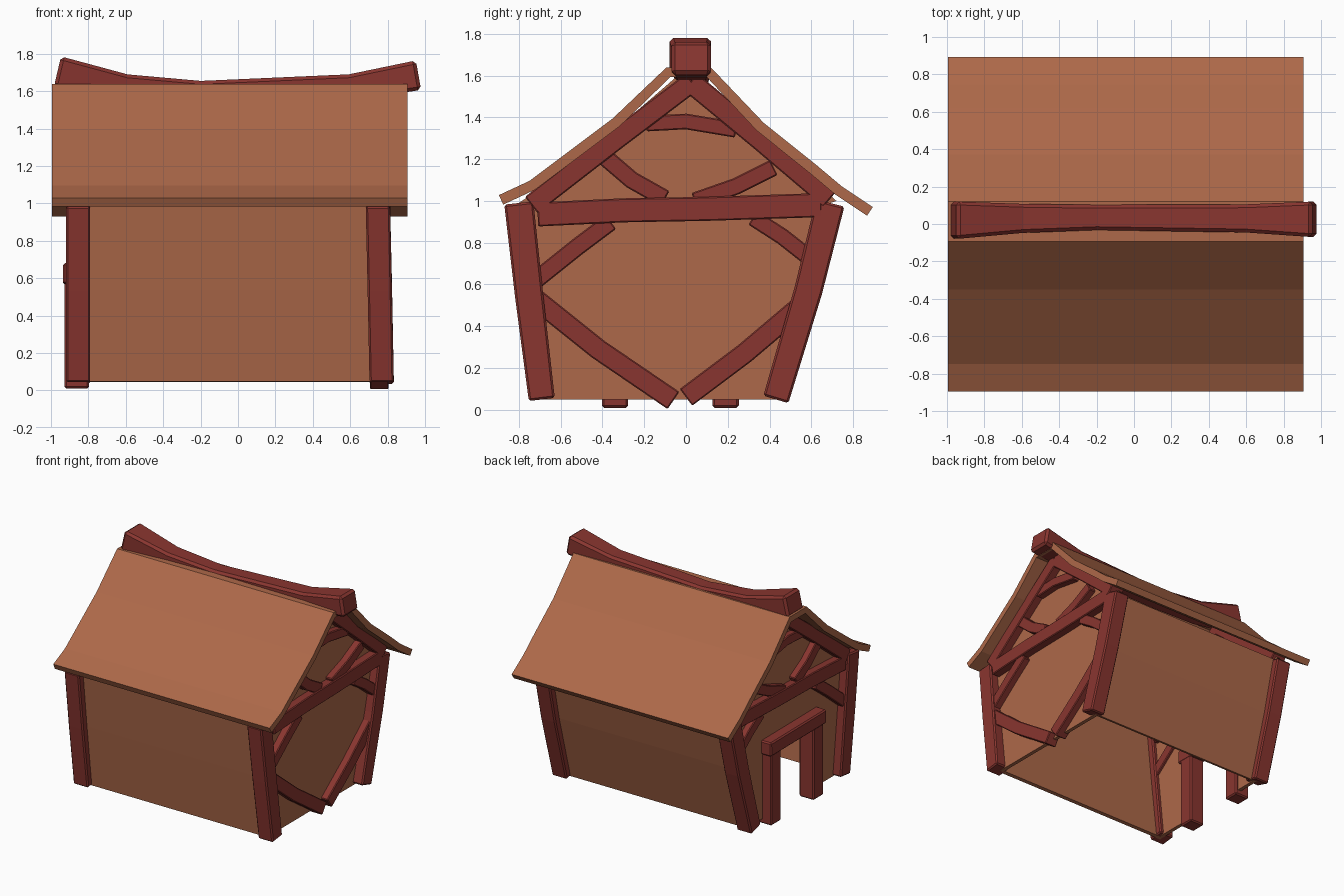
import bpy, bmesh
from mathutils import Vector

cube = bpy.data.objects.get("Cube")
if cube:
    bpy.data.objects.remove(cube, do_unlink=True)


def material(name, rgb):
    m = bpy.data.materials.new(name)
    m.use_nodes = True
    m.diffuse_color = (*rgb, 1)
    m.node_tree.nodes["Principled BSDF"].inputs["Base Color"].default_value = (*rgb, 1)
    return m


TIMBER = material("red_timber", (0.25, 0.036, 0.029))
PLASTER = material("warm_brown", (0.42, 0.14, 0.067))
X, Y = Vector((1, 0, 0)), Vector((0, 1, 0))


def finish(name, bm, mat, bevel=0):
    bmesh.ops.recalc_face_normals(bm, faces=bm.faces)
    mesh = bpy.data.meshes.new(name)
    bm.to_mesh(mesh)
    bm.free()
    mesh.materials.append(mat)
    ob = bpy.data.objects.new(name, mesh)
    bpy.context.collection.objects.link(ob)
    if bevel:
        mod = ob.modifiers.new("worn_edges", 'BEVEL')
        mod.width, mod.segments = bevel, 1
        mod.limit_method, mod.angle_limit = 'ANGLE', 0.9
    return ob


def sweep(name, path, width, depth, mat, across=X, bevel=0):
    """Rectangular section along a path; width lies along `across`."""
    pts = [Vector(p) for p in path]
    widths = width if isinstance(width, list) else [width] * len(pts)
    depths = depth if isinstance(depth, list) else [depth] * len(pts)
    bm = bmesh.new()
    rings = []
    for i, p in enumerate(pts):
        steps = [(pts[j + 1] - pts[j]).normalized() for j in (i - 1, i) if 0 <= j < len(pts) - 1]
        tangent = sum(steps, Vector()).normalized()
        n = tangent.cross(across).normalized() * depths[i] / 2
        a = across * widths[i] / 2
        rings.append([bm.verts.new(p + q) for q in (a + n, n - a, -a - n, a - n)])
    for r, s in zip(rings, rings[1:]):
        for k in range(4):
            bm.faces.new((r[k], r[(k + 1) % 4], s[(k + 1) % 4], s[k]))
    bm.faces.new(rings[0])
    bm.faces.new(rings[-1])
    return finish(name, bm, mat, bevel)


def at_x(x, profile):
    return [(x, y, z) for y, z in profile]


def slab(name, x, thick, outline, mat):
    """Flat wall from an outline in the y-z plane."""
    bm = bmesh.new()
    face = bm.faces.new([bm.verts.new((x - thick / 2, y, z)) for y, z in outline])
    new = bmesh.ops.extrude_face_region(bm, geom=[face])["geom"]
    bmesh.ops.translate(bm, vec=X * thick, verts=[v for v in new if isinstance(v, bmesh.types.BMVert)])
    bmesh.ops.triangulate(bm, faces=[f for f in bm.faces if len(f.verts) > 4])
    return finish(name, bm, mat)


# Bowed wall lines, shared by the posts and the long walls
FRONT = [(-0.69, 0.05), (-0.75, 0.54), (-0.80, 0.99)]
BACK = [(0.43, 0.05), (0.585, 0.57), (0.69, 0.99)]
for side, line in (("front", FRONT), ("back", BACK)):
    sweep(side + "_wall", at_x(-0.05, line), 1.6, 0.03, PLASTER)
    for end, xs in (("left", (0.768, 0.758, 0.748)), ("right", (-0.855,) * 3)):
        path = [(x, y, z) for x, (y, z) in zip(xs, line)]
        sweep(f"{side}_{end}_post", path, 0.13, [0.125, 0.135, 0.14], TIMBER, bevel=0.01)

# Gable walls, one of them notched for the doorway
TOP = [(0.72, 1.0), (0.36, 1.32), (0.05, 1.59), (-0.05, 1.59), (-0.34, 1.34), (-0.74, 1.03)]
DOOR = [(-0.28, 0.05), (-0.28, 0.6), (0.14, 0.6), (0.14, 0.05)]
slab("left_gable_wall", 0.735, 0.03, FRONT[::-1] + BACK + TOP, PLASTER)
slab("right_gable_wall", -0.835, 0.03, FRONT[::-1] + DOOR + BACK + TOP, PLASTER)

# Gable timbers: name, path, thickness
FRAME = [
    ("tie_beam", [(-0.71, 0.935), (-0.3, 0.955), (0.1, 0.962), (0.65, 0.98)], 0.115),
    ("front_rafter", [(-0.74, 0.98), (-0.34, 1.29), (0.03, 1.57)], 0.1),
    ("back_rafter", [(0.69, 1.01), (0.36, 1.29), (0.02, 1.57)], 0.105),
    ("collar", [(-0.19, 1.37), (0, 1.38), (0.24, 1.34)], 0.075),
    ("front_upper_brace", [(-0.4, 1.22), (-0.26, 1.1), (-0.1, 1.01)], 0.085),
    ("back_upper_brace", [(0.42, 1.16), (0.24, 1.07), (0.04, 1.0)], 0.08),
    ("front_mid_brace", [(-0.36, 0.9), (-0.52, 0.78), (-0.72, 0.62)], 0.085),
    ("back_mid_brace", [(0.32, 0.92), (0.46, 0.83), (0.6, 0.72)], 0.08),
]
LOWER = [
    ("front_lower_brace", [(-0.72, 0.53), (-0.42, 0.29), (-0.06, 0.045)], 0.1),
    ("back_lower_brace", [(0.54, 0.49), (0.28, 0.27), (0.0, 0.06)], 0.1),
]
for end, x, beams in (("left", 0.755, FRAME + LOWER), ("right", -0.85, FRAME)):
    for name, line, thick in beams:
        deep = 0.12 if "beam" in name or "rafter" in name else 0.1
        sweep(f"{end}_{name}", at_x(x, line), deep, thick, TIMBER, bevel=0.006)

# Door frame
for name, y in (("back_door_jamb", 0.19), ("front_door_jamb", -0.34)):
    sweep(name, at_x(-0.862, [(y, 0.01), (y, 0.6)]), 0.13, 0.125, TIMBER, bevel=0.01)
sweep("door_lintel", at_x(-0.865, [(-0.43, 0.625), (0.27, 0.62)]), 0.14, 0.11, TIMBER, bevel=0.01)

# Sagging roof in one sheet from eave to eave
ROOF = [(-0.885, 1.005), (-0.735, 1.075), (-0.335, 1.375), (-0.085, 1.615),
        (0.11, 1.615), (0.355, 1.355), (0.605, 1.155), (0.73, 1.05), (0.88, 0.95)]
sweep("roof", at_x(-0.045, ROOF), 1.9, 0.05, PLASTER)

# Ridge beam with raised ends
RIDGE = [(-0.965, 0.02, 1.705), (-0.6, 0.03, 1.62), (-0.2, 0.035, 1.592),
         (0.6, 0.03, 1.62), (0.965, 0.025, 1.685)]
sweep("ridge_beam", RIDGE, [0.2, 0.155, 0.135, 0.15, 0.19], [0.165, 0.14, 0.125, 0.14, 0.16],
      TIMBER, across=Y, bevel=0.018)
